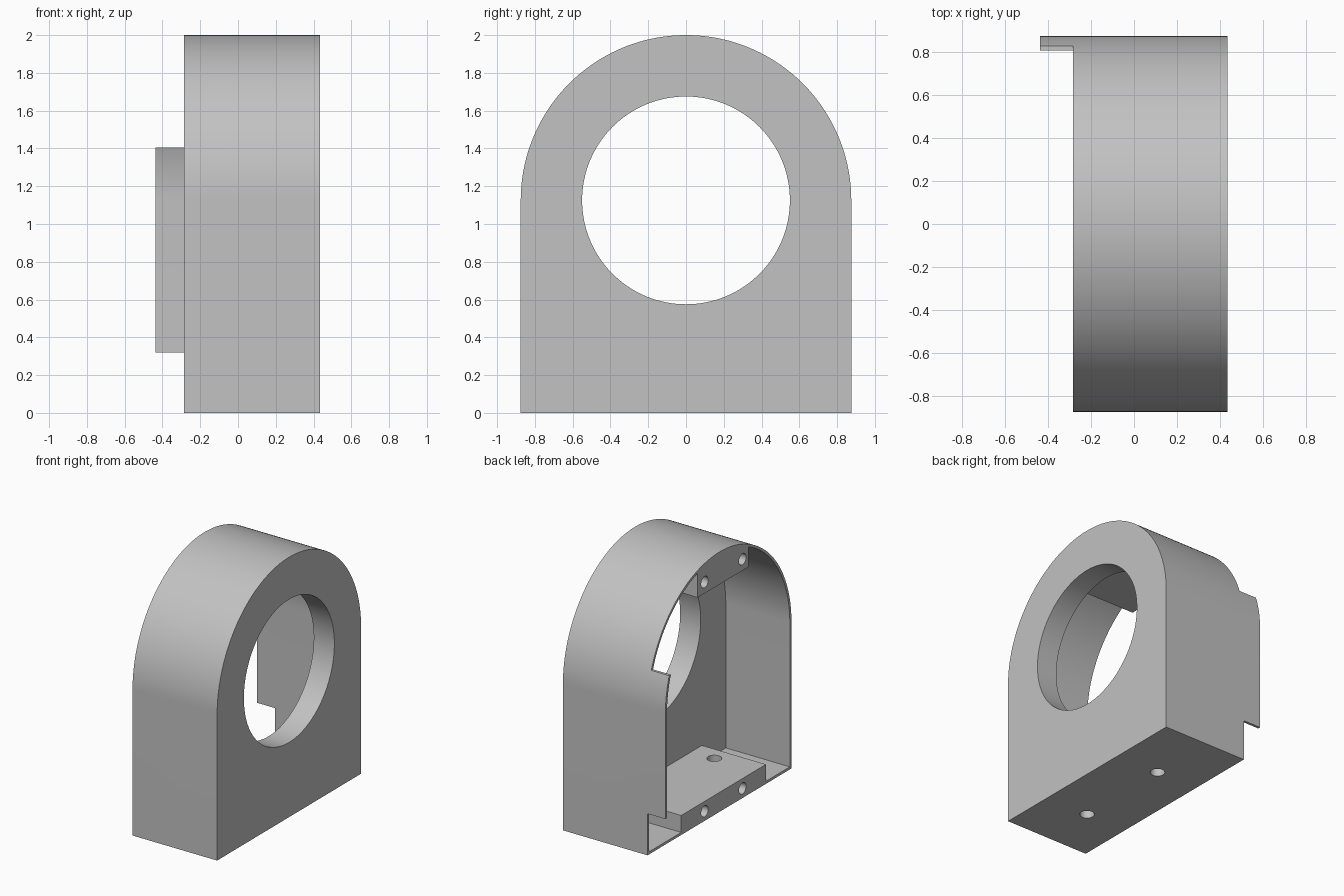
import bpy, bmesh
from math import sin, cos, pi, radians, sqrt, asin

if "Cube" in bpy.data.objects:
    bpy.data.objects.remove(bpy.data.objects["Cube"])

# Main dimensions
R, CZ, WALL = 0.875, 1.125, 0.02        # arch radius, arch centre height, wall
RIM, FACE, INNER = -0.285, 0.435, 0.26  # open rim, front plate outside and inside
TIP = -0.437                            # end of the side tab
OFF = -0.05                             # sideways offset of the screw blocks

grey = bpy.data.materials.new("plain grey")
grey.use_nodes = True
grey.diffuse_color = (0.54, 0.54, 0.54, 1)
grey.node_tree.nodes["Principled BSDF"].inputs["Base Color"].default_value = grey.diffuse_color


def prism(name, profile, x0, x1):
    """Extrude a (y, z) profile along x."""
    bm = bmesh.new()
    base = bm.faces.new([bm.verts.new((x0, y, z)) for y, z in profile])
    ext = bmesh.ops.extrude_face_region(bm, geom=[base])
    verts = [v for v in ext["geom"] if isinstance(v, bmesh.types.BMVert)]
    bmesh.ops.translate(bm, verts=verts, vec=(x1 - x0, 0, 0))
    bmesh.ops.recalc_face_normals(bm, faces=bm.faces)
    mesh = bpy.data.meshes.new(name)
    bm.to_mesh(mesh)
    bm.free()
    mesh.materials.append(grey)
    ob = bpy.data.objects.new(name, mesh)
    bpy.context.collection.objects.link(ob)
    return ob


def arc(y, z, r, a0, a1, n):
    return [(y + r * cos(a0 + (a1 - a0) * i / n), z + r * sin(a0 + (a1 - a0) * i / n))
            for i in range(n + 1)]


def arch(r, floor):
    return [(-r, floor), (r, floor)] + arc(0, CZ, r, 0, pi, 96)


def rect(y0, y1, z0, z1):
    return [(y0, z0), (y1, z0), (y1, z1), (y0, z1)]


def rod(y, z, r, x0, x1, n=32):
    return prism("cutter", arc(y, z, r, 0, 2 * pi, n)[:-1], x0, x1)


def upright_rod(x, y, r, z0, z1):
    ob = rod(0, 0, r, z0, z1)
    for v in ob.data.vertices:
        h, a, b = v.co
        v.co = (x + a, y + b, h)
    return ob


def cut(target, cutters):
    for c in cutters:
        c.hide_render = True
        mod = target.modifiers.new("cut", "BOOLEAN")
        mod.operation, mod.solver, mod.object = "DIFFERENCE", "EXACT", c
        bpy.context.view_layer.objects.active = target
        bpy.ops.object.modifier_apply(modifier=mod.name)
        bpy.data.objects.remove(c)


def floor_holes():
    return [upright_rod(0.067, OFF + s * 0.39, 0.052, -0.1, 0.3) for s in (-1, 1)]


def screw_holes(z):
    return [rod(OFF + s * 0.23, z, 0.043, RIM - 0.1, RIM + 0.3) for s in (-1, 1)]


# Arched housing: hollow shell with round opening, trimmed to leave one side tab
housing = prism("housing", arch(R, 0), TIP, FACE)
cut(housing, [
    prism("cutter", arch(R - WALL, WALL), TIP - 0.1, INNER),
    rod(0, CZ, 0.55, INNER - 0.1, FACE + 0.1, 128),
    prism("cutter", rect(-1, 1, -0.1, 0.32), TIP - 0.1, RIM),
    prism("cutter", rect(-1, 1, 1.405, 2.1), TIP - 0.1, RIM),
    prism("cutter", rect(-1, 0.5, 0.2, 1.5), TIP - 0.1, RIM),
] + floor_holes())

# Lower screw block on the floor
lower = prism("lower_screw_block", rect(OFF - 0.515, OFF + 0.515, WALL, 0.15), RIM, INNER)
cut(lower, screw_holes(0.074) + floor_holes())

# Upper screw block under the crown of the arch
r_in = R - WALL
y0, y1 = OFF - 0.305, OFF + 0.315
crown = arc(0, CZ, r_in, pi / 2 - asin(y1 / r_in), pi / 2 - asin(y0 / r_in), 24)
upper = prism("upper_screw_block", [(y0, 1.75), (y1, 1.75)] + crown, RIM, INNER)
cut(upper, screw_holes(1.837))

# Smooth the round surfaces and keep the edges sharp
bpy.ops.object.select_all(action="DESELECT")
for ob in (housing, lower, upper):
    ob.select_set(True)
bpy.context.view_layer.objects.active = housing
bpy.ops.object.shade_smooth_by_angle(angle=radians(30))
